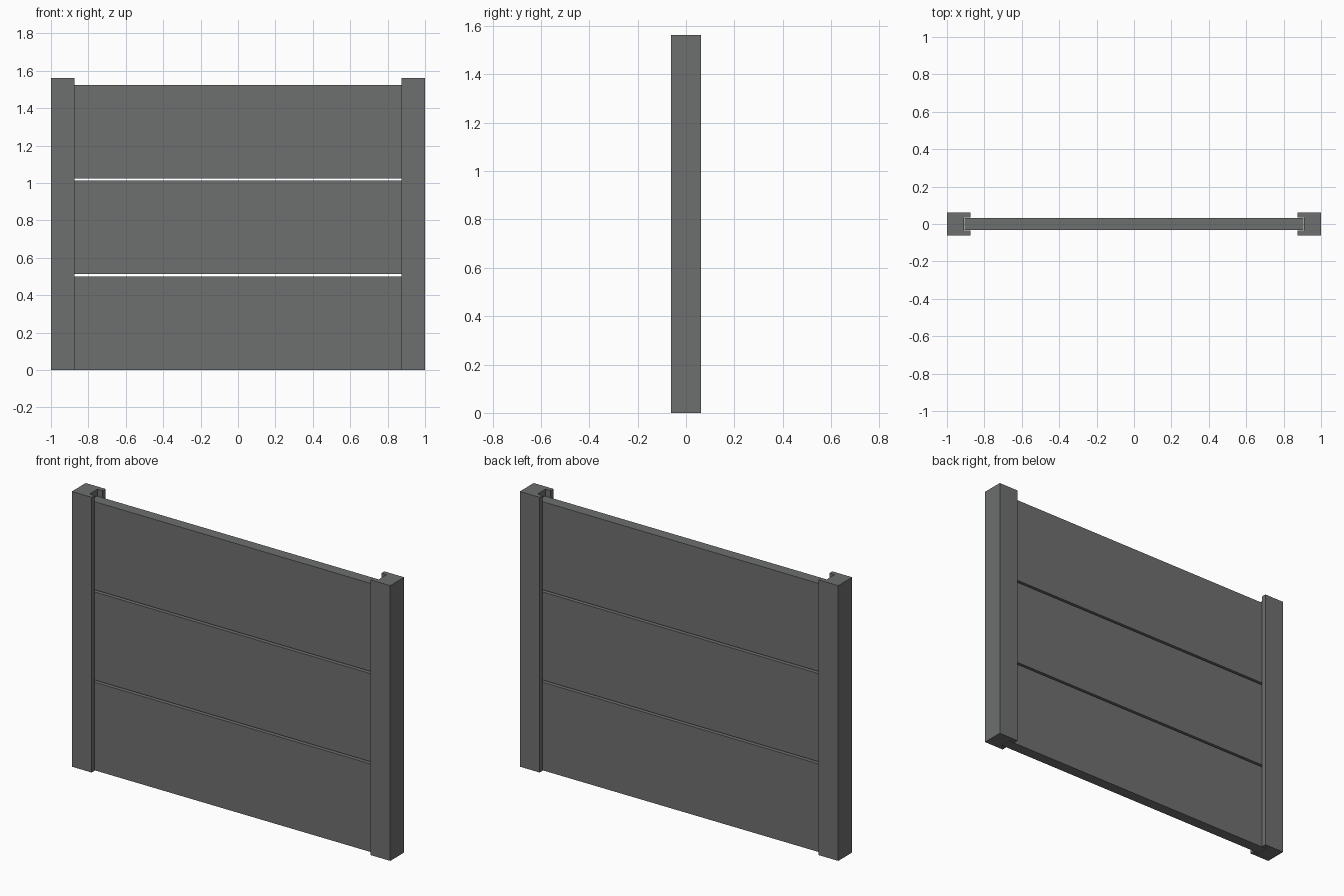
import bpy, bmesh

if "Cube" in bpy.data.objects:
    bpy.data.objects.remove(bpy.data.objects["Cube"])

W, DEPTH, POST_H = 0.125, 0.125, 1.5625     # post section and height
GROOVE, GROOVE_HALF = 0.033, 0.036          # slot depth and half width
PANEL_H, GAP, PANEL_HALF = 0.5, 0.0125, 0.0315

concrete = bpy.data.materials.new("dark_grey_concrete")
concrete.diffuse_color = (0.155, 0.162, 0.156, 1)
concrete.use_nodes = True
concrete.node_tree.nodes["Principled BSDF"].inputs["Base Color"].default_value = concrete.diffuse_color


def extrude_profile(name, points, z0, height):
    """Extrude a plan outline upward into a solid."""
    bm = bmesh.new()
    face = bm.faces.new([bm.verts.new((x, y, z0)) for x, y in points])
    ext = bmesh.ops.extrude_face_region(bm, geom=[face])
    top = [v for v in ext["geom"] if isinstance(v, bmesh.types.BMVert)]
    bmesh.ops.translate(bm, vec=(0, 0, height), verts=top)
    bmesh.ops.recalc_face_normals(bm, faces=bm.faces)
    mesh = bpy.data.meshes.new(name)
    bm.to_mesh(mesh)
    bm.free()
    mesh.materials.append(concrete)
    obj = bpy.data.objects.new(name, mesh)
    bpy.context.collection.objects.link(obj)
    return obj


# slotted posts, each groove facing the panels
h, inner, floor = DEPTH / 2, 1 - W, 1 - W + GROOVE
for side, name in ((-1, "left_post"), (1, "right_post")):
    outline = [(1, -h), (1, h), (inner, h), (inner, GROOVE_HALF),
               (floor, GROOVE_HALF), (floor, -GROOVE_HALF),
               (inner, -GROOVE_HALF), (inner, -h)]
    extrude_profile(name, [(side * x, y) for x, y in outline], 0, POST_H)

# three stacked panels slotted into the posts
end = floor - 0.001
for i, name in enumerate(("bottom_panel", "middle_panel", "top_panel")):
    extrude_profile(name, [(-end, -PANEL_HALF), (end, -PANEL_HALF),
                           (end, PANEL_HALF), (-end, PANEL_HALF)],
                    i * (PANEL_H + GAP), PANEL_H)
